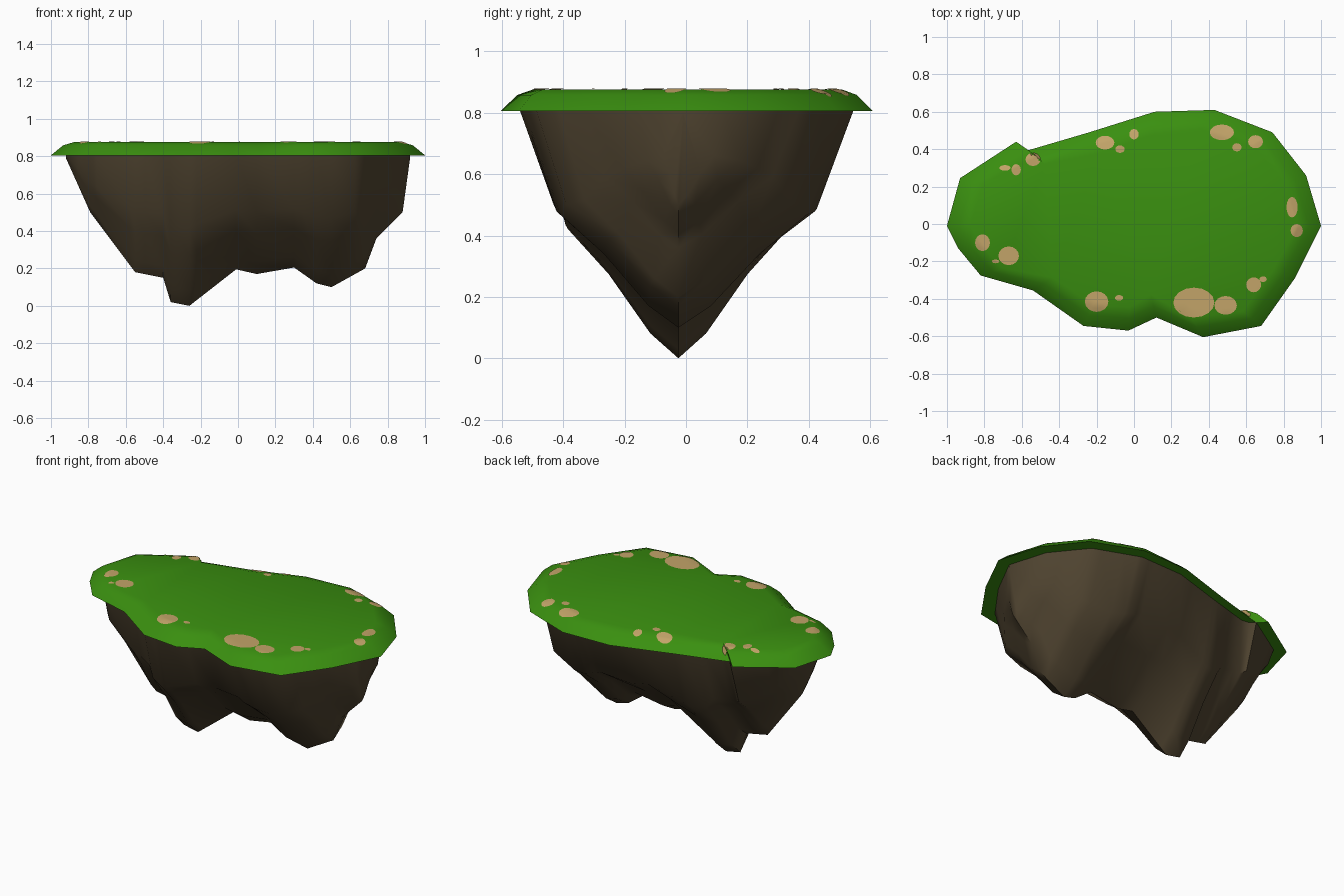
import bpy, bmesh, math
from mathutils import Vector
from mathutils.bvhtree import BVHTree

if "Cube" in bpy.data.objects:
    bpy.data.objects.remove(bpy.data.objects["Cube"])


def material(name, rgb):
    m = bpy.data.materials.new(name)
    m.diffuse_color = (*rgb, 1)
    m.use_nodes = True
    m.node_tree.nodes["Principled BSDF"].inputs["Base Color"].default_value = m.diffuse_color
    return m


GRASS = material("grass green", (0.042, 0.275, 0.005))
ROCK = material("rock brown", (0.080, 0.058, 0.030))
DIRT = material("sandy dirt", (0.54, 0.37, 0.14))


def finish(name, bm, mat, angle):
    bmesh.ops.recalc_face_normals(bm, faces=bm.faces)
    me = bpy.data.meshes.new(name)
    bm.to_mesh(me)
    bm.free()
    me.materials.append(mat)
    for p in me.polygons:
        p.use_smooth = True
    me.set_sharp_from_angle(angle=math.radians(angle))
    ob = bpy.data.objects.new(name, me)
    bpy.context.collection.objects.link(ob)
    return ob


def interp(pts, x):
    for (x0, y0), (x1, y1) in zip(pts, pts[1:]):
        if x <= x1:
            return y0 + (y1 - y0) * max(0, x - x0) / (x1 - x0)
    return pts[-1][1]


# Island outline seen from above, back and front halves left to right
back = [(-1, -0.01), (-0.93, 0.245), (-0.63, 0.44), (-0.58, 0.39), (-0.24, 0.49),
        (0.11, 0.60), (0.43, 0.61), (0.74, 0.49), (0.92, 0.26), (1, -0.01)]
front = [(-1, -0.01), (-0.94, -0.13), (-0.82, -0.275), (-0.54, -0.355),
         (-0.27, -0.545), (-0.03, -0.57), (0.12, -0.50), (0.37, -0.605),
         (0.68, -0.545), (0.86, -0.29), (1, -0.01)]
outline = [Vector((x, y, 0)) for x, y in front + back[-2:0:-1]]

# Grass cap: outline rings stepping inwards to a flat top
bm = bmesh.new()
rings = []
for inset, z in ((0, 0.805), (0.065, 0.858), (0.125, 0.876)):
    rings.append([bm.verts.new(p * (1 - inset / p.length) + Vector((0, 0, z)))
                  for p in outline])
n = len(outline)
for a, b in zip(rings, rings[1:]):
    for i in range(n):
        j = (i + 1) % n
        bm.faces.new((a[i], a[j], b[j], b[i]))
bm.faces.new(rings[-1])
bm.faces.new(rings[0][::-1])
bmesh.ops.triangulate(bm, faces=bm.faces)
bm.normal_update()
surface = BVHTree.FromBMesh(bm)
finish("grass_top", bm, GRASS, 40)

# Rock underside: sections across x that follow the hanging lower edge
keel = [(-0.92, 0.79), (-0.79, 0.50), (-0.55, 0.18), (-0.40, 0.15), (-0.36, 0.02),
        (-0.26, 0.0), (-0.01, 0.195), (0.10, 0.17), (0.30, 0.205), (0.42, 0.12),
        (0.50, 0.10), (0.68, 0.20), (0.74, 0.36), (0.88, 0.50), (0.92, 0.79)]
profile = [(1, 0), (0.79, 0.48), (0.5, 0.66), (0.2, 0.90)]
SX, SY, TOP = 0.92, 0.895, 0.808
stations = [x for x, z in keel]
for x, y in back + front:
    if min(abs(x * SX - s) for s in stations) > 0.02:
        stations.append(x * SX)
stations.sort()

bm = bmesh.new()
sections = []
for x in stations:
    yf = interp(front, x / SX) * SY
    yb = interp(back, x / SX) * SY
    depth = TOP - interp(keel, x)
    mid = min(max(-0.025, yf), yb)
    row = [(mid + (yf - mid) * t, u) for t, u in profile] + [(mid, 1)]
    row += [(mid + (yb - mid) * t, u) for t, u in reversed(profile)]
    sections.append([bm.verts.new((x, y, TOP - depth * u)) for y, u in row])
m = len(sections[0])
for a, b in zip(sections, sections[1:]):
    for i in range(m):
        j = (i + 1) % m
        bm.faces.new((a[i], a[j], b[j], b[i]))
bmesh.ops.remove_doubles(bm, verts=bm.verts, dist=0.0005)
finish("rock_base", bm, ROCK, 50)

# Dirt patches: thin ovals draped over the grass (x, y, half width, half depth)
patches = [(0.47, 0.49, 0.065, 0.042), (0.65, 0.44, 0.04, 0.035), (0.55, 0.41, 0.025, 0.022),
           (0, 0.48, 0.025, 0.028), (-0.155, 0.435, 0.05, 0.037), (-0.075, 0.4, 0.025, 0.02),
           (-0.54, 0.345, 0.04, 0.035), (-0.63, 0.29, 0.025, 0.03), (-0.69, 0.3, 0.03, 0.015),
           (-0.81, -0.1, 0.04, 0.045), (-0.67, -0.17, 0.055, 0.05), (-0.74, -0.2, 0.02, 0.01),
           (-0.2, -0.415, 0.063, 0.055), (-0.08, -0.395, 0.022, 0.015), (0.32, -0.42, 0.11, 0.08),
           (0.49, -0.435, 0.06, 0.05), (0.64, -0.325, 0.04, 0.04), (0.69, -0.295, 0.02, 0.015),
           (0.845, 0.09, 0.03, 0.055), (0.87, -0.035, 0.033, 0.035)]
bm = bmesh.new()
SIDES = 16


def drape(x, y):
    hit = surface.ray_cast(Vector((x, y, 2)), Vector((0, 0, -1)))[0]
    return bm.verts.new((x, y, (hit.z if hit else 0.81) + 0.003))


for x, y, rx, ry in patches:
    centre = drape(x, y)
    loops = []
    for r in (0.33, 0.67, 1):
        loops.append([drape(x + rx * r * math.cos(k * math.tau / SIDES),
                            y + ry * r * math.sin(k * math.tau / SIDES))
                      for k in range(SIDES)])
    for k in range(SIDES):
        j = (k + 1) % SIDES
        bm.faces.new((centre, loops[0][k], loops[0][j]))
        for a, b in zip(loops, loops[1:]):
            bm.faces.new((a[k], b[k], b[j], a[j]))
ob = finish("dirt_patches", bm, DIRT, 40)
# make sure the open plates face upwards
for p in ob.data.polygons:
    if p.normal.z < 0:
        p.flip()
